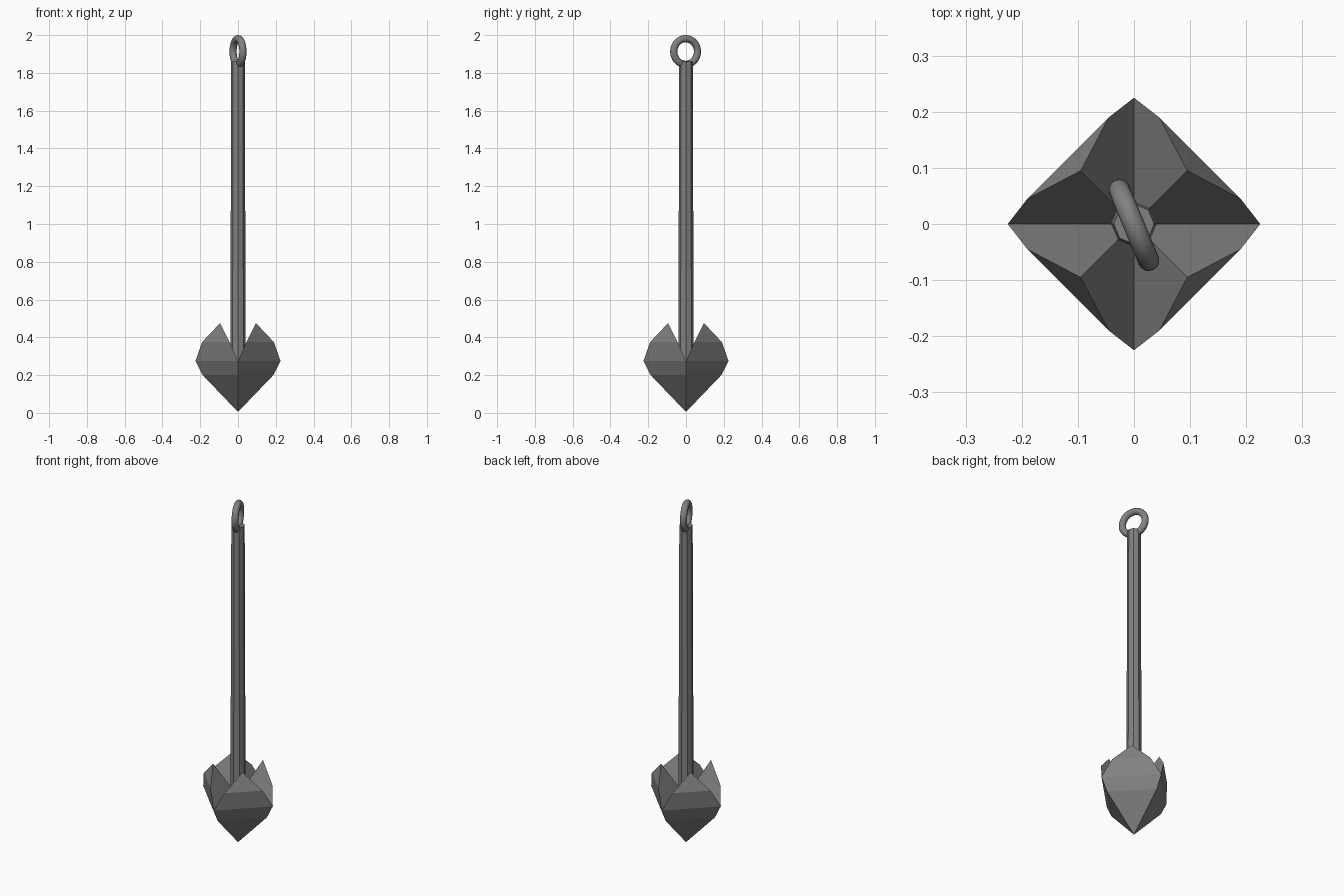
import bpy, bmesh, math
from mathutils import Vector, Matrix

cube = bpy.data.objects.get("Cube")
if cube:
    bpy.data.objects.remove(cube, do_unlink=True)

iron = bpy.data.materials.new("grey_iron")
iron.use_nodes = True
colour = (0.22, 0.22, 0.22, 1)
iron.diffuse_color = colour
bsdf = iron.node_tree.nodes["Principled BSDF"]
bsdf.inputs["Base Color"].default_value = colour
bsdf.inputs["Roughness"].default_value = 0.6


# Anchor head: one quarter with an upturned fluke, repeated around the shaft
def quarter(bm, turn):
    rot = Matrix.Rotation(turn, 3, "Z")
    points = dict(
        tip=(0, 0, 0.005), hub=(0, 0, 0.275), peak=(0.095, 0.095, 0.475),
        arm_a=(0.225, 0, 0.275), arm_b=(0, 0.225, 0.275),
        low_a=(0.187, 0, 0.2), low_b=(0, 0.187, 0.2),
        barb_a=(0.19, 0.045, 0.375), barb_b=(0.045, 0.19, 0.375))
    v = {k: bm.verts.new(rot @ Vector(p)) for k, p in points.items()}
    for names in ("tip low_a low_b", "low_a arm_a arm_b low_b",
                  "arm_a barb_a barb_b arm_b", "barb_a peak barb_b",
                  "hub peak barb_a arm_a", "hub arm_b barb_b peak"):
        bm.faces.new([v[n] for n in names.split()])


bm = bmesh.new()
for i in range(4):
    quarter(bm, i * math.pi / 2)
bmesh.ops.remove_doubles(bm, verts=bm.verts, dist=0.0005)
bmesh.ops.recalc_face_normals(bm, faces=bm.faces)
mesh = bpy.data.meshes.new("anchor_head")
bm.to_mesh(mesh)
bm.free()
head = bpy.data.objects.new("anchor_head", mesh)
bpy.context.collection.objects.link(head)
mesh.materials.append(iron)

# Tapered eight-sided shaft
bottom, top = 0.2, 1.86
bpy.ops.mesh.primitive_cone_add(vertices=8, radius1=0.041, radius2=0.036,
                                depth=top - bottom,
                                location=(0, 0, (bottom + top) / 2))
shaft = bpy.context.object
shaft.name = "shaft"
shaft.data.materials.append(iron)

# Ring through the top of the shaft
bpy.ops.mesh.primitive_torus_add(major_radius=0.068, minor_radius=0.019,
                                 major_segments=48, minor_segments=16,
                                 location=(0, -0.002, 1.913),
                                 rotation=(math.pi / 2, 0, math.radians(112.5)))
ring = bpy.context.object
ring.name = "shackle_ring"
ring.data.materials.append(iron)
bpy.ops.object.shade_smooth_by_angle(angle=math.radians(40))
